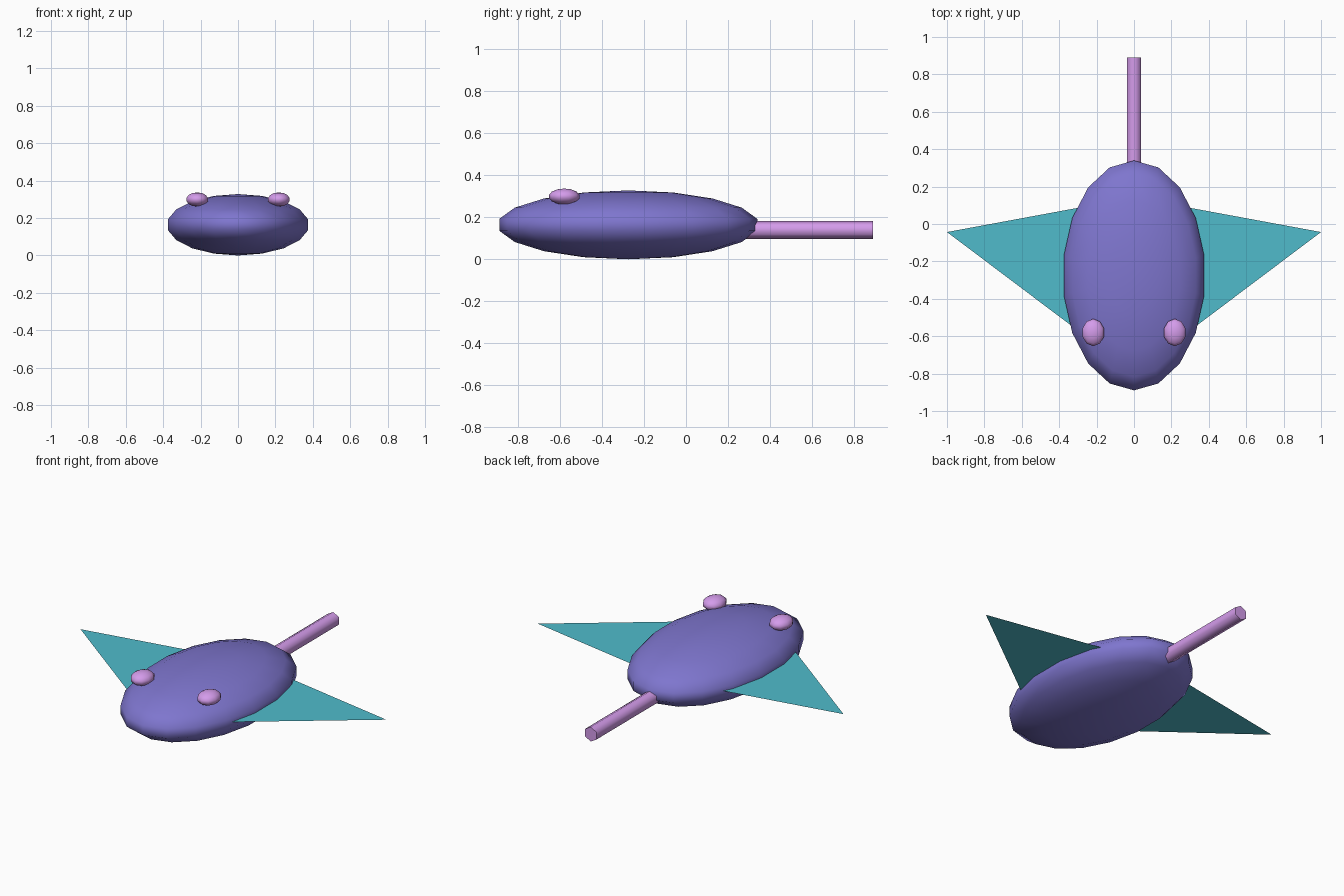
import bpy, math

if "Cube" in bpy.data.objects:
    bpy.data.objects.remove(bpy.data.objects["Cube"])


def material(name, color):
    m = bpy.data.materials.new(name)
    m.diffuse_color = (*color, 1)
    m.use_nodes = True
    m.node_tree.nodes["Principled BSDF"].inputs["Base Color"].default_value = m.diffuse_color
    return m


purple = material("body_purple", (0.21, 0.18, 0.62))
pink = material("pink", (0.66, 0.33, 0.83))
teal = material("teal", (0.08, 0.50, 0.60))


def finish(name, mat):
    ob = bpy.context.object
    ob.name = name
    ob.data.materials.append(mat)
    bpy.ops.object.transform_apply(location=False, rotation=True, scale=True)
    return ob


def ellipsoid(name, loc, scale, segments, rings, mat):
    bpy.ops.mesh.primitive_uv_sphere_add(segments=segments, ring_count=rings, location=loc)
    bpy.context.object.scale = scale
    ob = finish(name, mat)
    bpy.ops.object.shade_smooth()
    return ob


# Flattened oval body
ellipsoid("body", (0, -0.275, 0.164), (0.387, 0.624, 0.164), 18, 9, purple)

# Six-sided rod tail
bpy.ops.mesh.primitive_cylinder_add(vertices=6, radius=0.043, depth=0.64,
                                    location=(0, 0.57, 0.14), rotation=(math.pi / 2, 0, 0))
finish("tail", pink)
bpy.ops.object.shade_smooth_by_angle(angle=math.radians(65))

for side, label in ((1, "left"), (-1, "right")):
    # Raised eye
    ellipsoid(label + "_eye", (side * 0.218, -0.58, 0.299), (0.062, 0.075, 0.038), 10, 7, pink)

    # Flat triangular fin, rooted inside the body
    pts = [(side * 0.28, 0.09, 0.17), (side * 0.28, -0.585, 0.17), (side, -0.043, 0.17)]
    mesh = bpy.data.meshes.new(label + "_fin")
    mesh.from_pydata(pts, [], [(0, 1, 2) if side > 0 else (2, 1, 0)])
    mesh.materials.append(teal)
    bpy.context.collection.objects.link(bpy.data.objects.new(label + "_fin", mesh))
